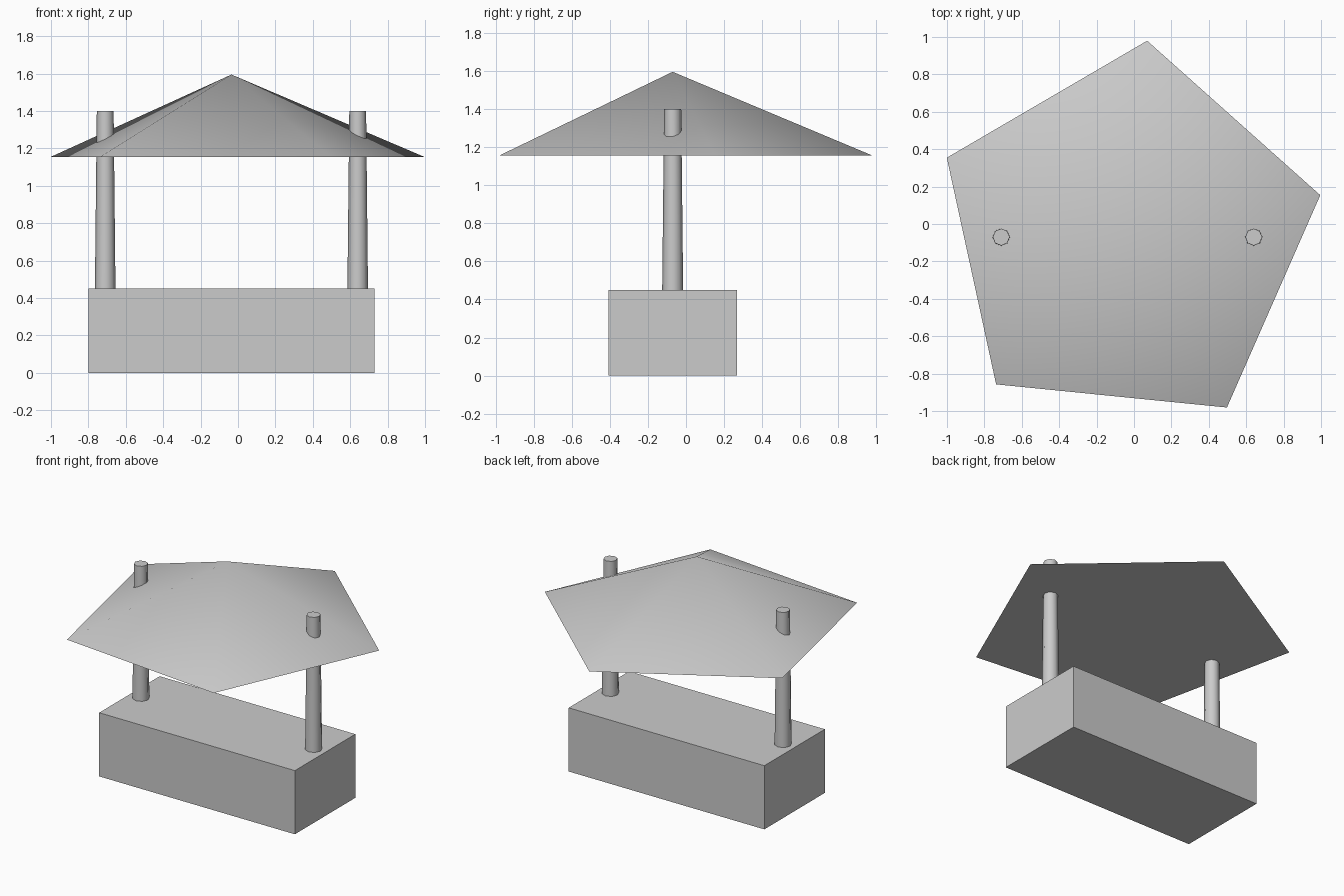
import bpy
from math import radians

if "Cube" in bpy.data.objects:
    bpy.data.objects.remove(bpy.data.objects["Cube"])

CX, CY = -0.035, -0.07


def cone(name, sides, r1, r2, x, z0, z1, turn=0.0):
    bpy.ops.mesh.primitive_cone_add(vertices=sides, radius1=r1, radius2=r2, depth=z1 - z0,
                                    location=(x, CY, (z0 + z1) / 2), rotation=(0, 0, turn))
    bpy.context.object.name = name
    bpy.ops.object.shade_smooth_by_angle(angle=radians(50))


# Solid block base
bpy.ops.mesh.primitive_cube_add(size=1, location=(CX, CY, 0.225))
base = bpy.context.object
base.name = "base_block"
base.scale = (1.53, 0.675, 0.45)

# Tapered posts that pass through the roof
for name, side in (("left_post", -1), ("right_post", 1)):
    cone(name, 8, 0.055, 0.045, CX + side * 0.675, 0.45, 1.40)

# Five-sided roof, slightly turned
cone("roof", 5, 1.055, 0.0, CX, 1.155, 1.595, -0.1)
